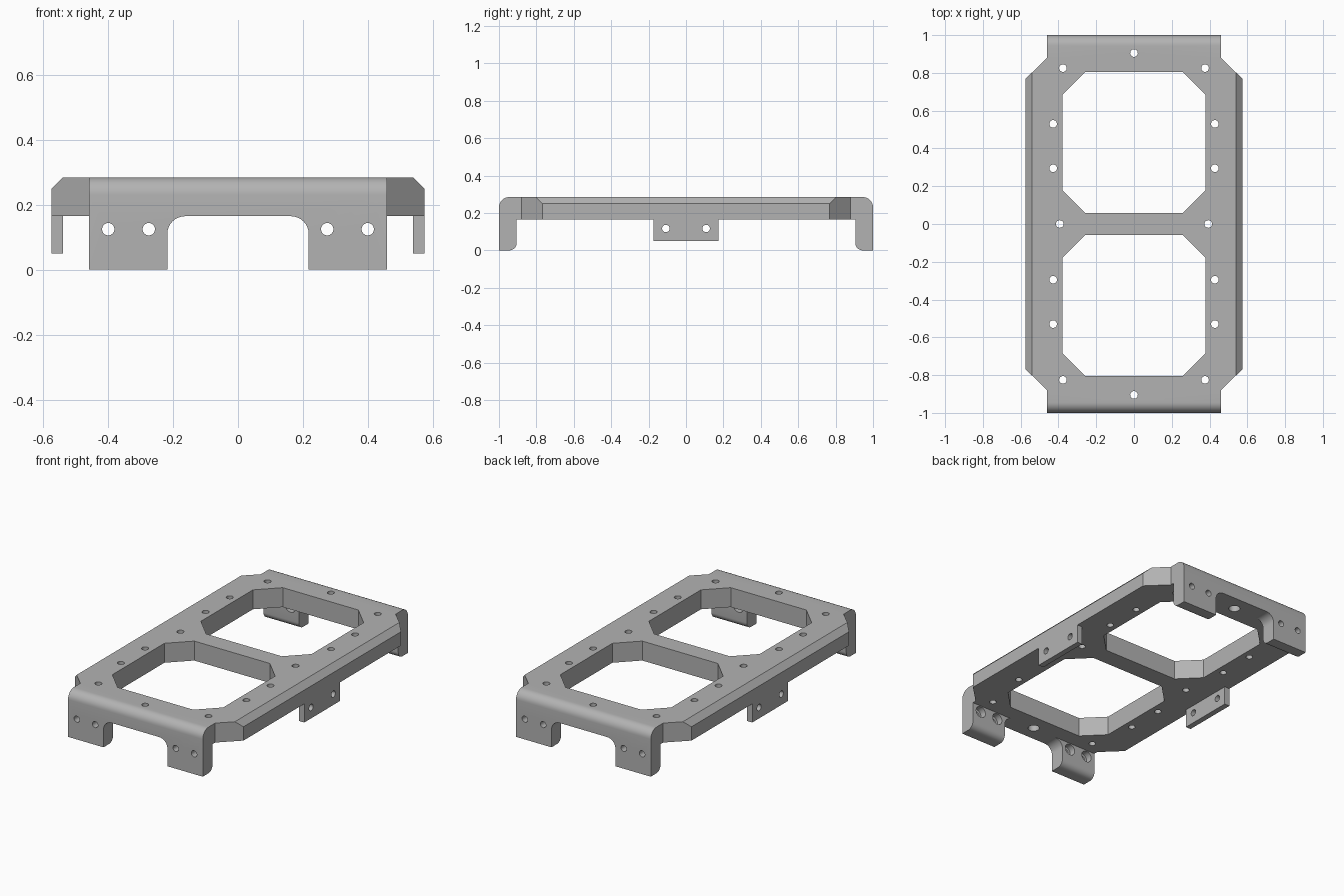
import bpy, bmesh, math
from mathutils import Vector, Matrix

old = bpy.data.objects.get("Cube")
if old:
    bpy.data.objects.remove(old, do_unlink=True)

TOP, UNDER = 0.285, 0.165          # plate heights
HALF_W, END_W = 0.575, 0.46        # half widths of plate and end flanges
HOLE = 0.02

grey = bpy.data.materials.new("plain grey")
grey.use_nodes = True
grey.diffuse_color = (0.45, 0.45, 0.45, 1)
grey.node_tree.nodes["Principled BSDF"].inputs["Base Color"].default_value = grey.diffuse_color


def make_object(name, bm):
    bmesh.ops.recalc_face_normals(bm, faces=bm.faces)
    mesh = bpy.data.meshes.new(name)
    bm.to_mesh(mesh)
    bm.free()
    mesh.materials.append(grey)
    obj = bpy.data.objects.new(name, mesh)
    bpy.context.collection.objects.link(obj)
    return obj


def prism(name, points, axis, start, end):
    """Extrude a 2D profile along an axis; the other two axes stay in order."""
    place = {"x": lambda u, v, w: (w, u, v),
             "y": lambda u, v, w: (u, w, v),
             "z": lambda u, v, w: (u, v, w)}[axis]
    bm = bmesh.new()
    face = bm.faces.new([bm.verts.new(place(u, v, start)) for u, v in points])
    grown = bmesh.ops.extrude_face_region(bm, geom=[face])["geom"]
    shift = Vector(place(0, 0, end - start))
    bmesh.ops.translate(bm, verts=[g for g in grown if isinstance(g, bmesh.types.BMVert)], vec=shift)
    return make_object(name, bm)


def drills(name, holes):
    """Cylinders given as (centre, axis, radius, length)."""
    bm = bmesh.new()
    for centre, axis, radius, length in holes:
        turn = Vector((0, 0, 1)).rotation_difference(Vector(axis)).to_matrix().to_4x4()
        bmesh.ops.create_cone(bm, cap_ends=True, segments=32, radius1=radius, radius2=radius,
                              depth=length, matrix=Matrix.Translation(centre) @ turn)
    return make_object(name, bm)


def combine(target, other, operation):
    mod = target.modifiers.new(operation.lower(), "BOOLEAN")
    mod.operation, mod.solver, mod.object = operation, "EXACT", other
    bpy.context.view_layer.objects.active = target
    bpy.ops.object.modifier_apply(modifier=mod.name)
    bpy.data.objects.remove(other, do_unlink=True)


def arc(cx, cy, r, a0, a1, steps=8):
    return [(cx + r * math.cos(math.radians(a0 + (a1 - a0) * i / steps)),
             cy + r * math.sin(math.radians(a0 + (a1 - a0) * i / steps))) for i in range(steps + 1)]


def chamfered(x, y0, y1, cut_x, cut_y):
    """Octagon symmetric in x."""
    half = [(x - cut_x, y0), (x, y0 + cut_y), (x, y1 - cut_y), (x - cut_x, y1)]
    return half + [(-px, py) for px, py in reversed(half)]


# Plate: cut-corner outline with bevelled long edges
frame = prism("mounting_frame", chamfered(HALF_W, -0.88, 0.88, HALF_W - END_W, 0.112), "z", UNDER, TOP)
bevel = 0.035
section = [(HALF_W, 0), (HALF_W, TOP - bevel), (HALF_W - bevel, TOP)]
section += [(-x, z) for x, z in reversed(section)]
combine(frame, prism("edge_bevel", section, "y", -1.2, 1.2), "INTERSECT")

# End flanges: rounded bend, two legs with an arched gap between
for s in (-1, 1):
    side = [(0.86, UNDER), (0.905, UNDER)] + arc(0.945, 0.04, 0.04, 180, 270)
    side += [(1, 0)] + arc(0.945, TOP - 0.055, 0.055, 0, 90) + [(0.86, TOP)]
    flange = prism("end_flange", [(s * y, z) for y, z in side], "x", -END_W, END_W)
    gap = [(0.218, -0.1)] + arc(0.163, UNDER - 0.055, 0.055, 0, 90)
    gap += [(-x, z) for x, z in reversed(gap)]
    combine(flange, prism("arched_gap", gap, "y", s * 0.8, s * 1.1), "DIFFERENCE")
    combine(frame, flange, "UNION")

# Side tabs
for s in (-1, 1):
    tab = prism("side_tab", [(-0.175, 0.05), (0.175, 0.05), (0.175, 0.2), (-0.175, 0.2)],
                "x", s * 0.54, s * HALF_W)
    combine(frame, tab, "UNION")

# Two cut-corner windows
for y0, y1 in ((0.058, 0.805), (-0.805, -0.058)):
    combine(frame, prism("window", chamfered(0.378, y0, y1, 0.12, 0.12), "z", 0.1, 0.4), "DIFFERENCE")

# Screw holes through the plate, legs and tabs, with wider recesses behind some
holes, recesses = [], []
for s in (-1, 1):
    for x, y in ((0.376, 0.825), (0.428, 0.53), (0.428, 0.295)):
        holes += [((m * x, s * y, 0.22), (0, 0, 1), HOLE, 0.3) for m in (-1, 1)]
    holes.append(((s * 0.393, 0, 0.22), (0, 0, 1), HOLE, 0.3))
    holes.append(((0, s * 0.905, 0.22), (0, 0, 1), HOLE, 0.3))
    recesses.append(((0, s * 0.905, UNDER), (0, 0, 1), 0.033, 0.08))
    for x in (-0.4, -0.275, 0.275, 0.4):
        holes.append(((x, s * 0.95, 0.125), (0, 1, 0), HOLE * 0.95, 0.2))
        recesses.append(((x, s * 0.905, 0.125), (0, 1, 0), 0.035, 0.08))
    for y in (-0.108, 0.108):
        holes.append(((s * 0.56, y, 0.117), (1, 0, 0), HOLE, 0.1))
combine(frame, drills("screw_holes", holes), "DIFFERENCE")
combine(frame, drills("recesses", recesses), "DIFFERENCE")

# Crisp edges, smooth bends
bpy.ops.object.select_all(action="DESELECT")
frame.select_set(True)
bpy.context.view_layer.objects.active = frame
bpy.ops.object.shade_smooth_by_angle(angle=math.radians(30))
